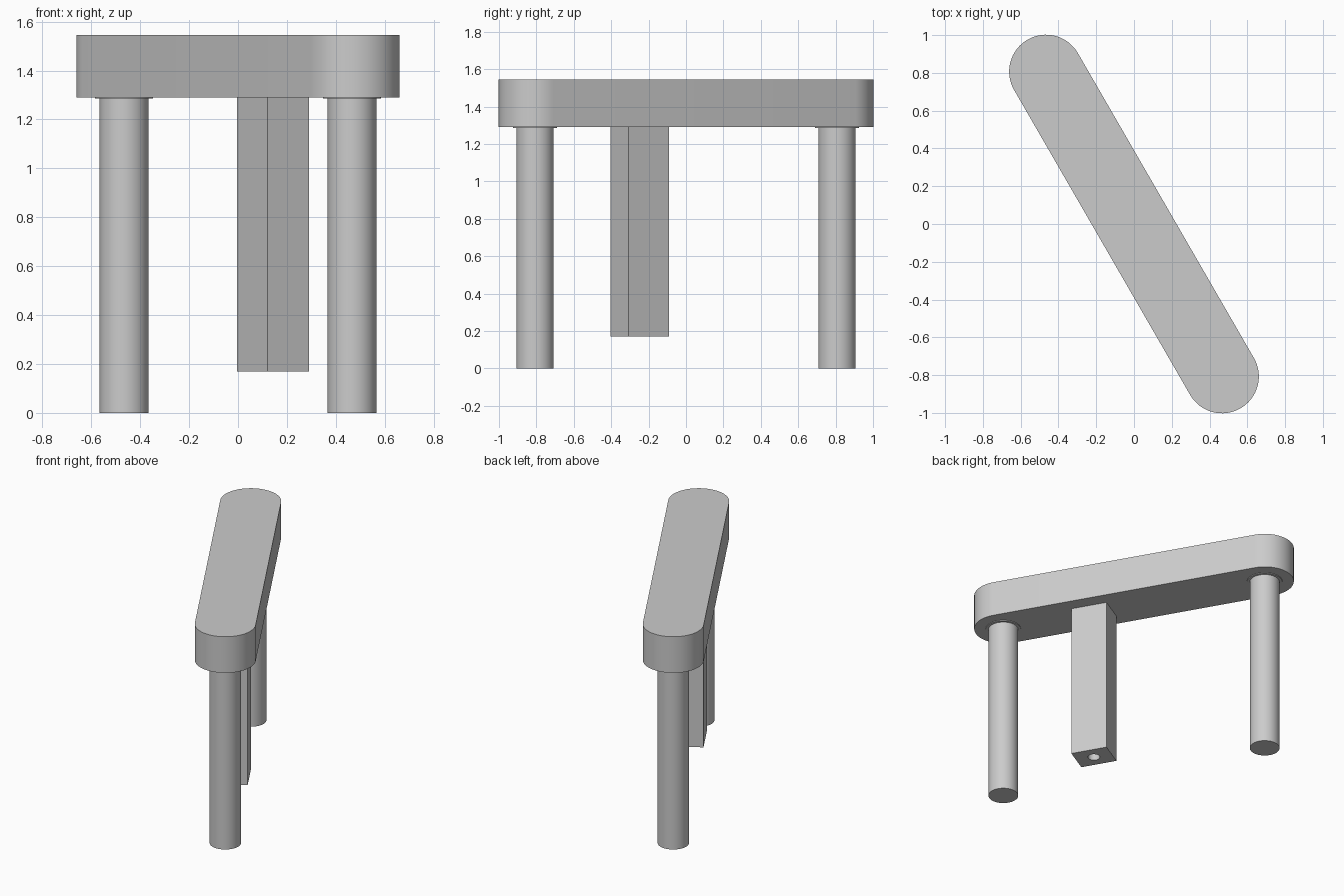
import bpy
import bmesh
from math import radians, cos, sin, pi
from mathutils import Matrix

cube = bpy.data.objects.get("Cube")
if cube:
    bpy.data.objects.remove(cube, do_unlink=True)

TURN = Matrix.Rotation(radians(-60), 4, "Z")  # long axis of the slab
HALF, RADIUS = 0.932, 0.195                   # end centre distance, end radius
BOTTOM, TOP = 1.29, 1.545

grey = bpy.data.materials.new("light grey")
grey.use_nodes = True
colour = (0.6, 0.6, 0.6, 1)
grey.diffuse_color = colour
grey.node_tree.nodes["Principled BSDF"].inputs["Base Color"].default_value = colour


def arc(cx, radius, start, end, steps):
    angles = [start + (end - start) * i / steps for i in range(steps + 1)]
    return [(cx + radius * cos(a), radius * sin(a)) for a in angles]


def circle(cx, radius):
    return arc(cx, radius, 0, 2 * pi, 64)[:-1]


def prism(name, outline, z0, z1):
    """Extrude an outline, given along the long axis, from z0 to z1."""
    bm = bmesh.new()
    face = bm.faces.new([bm.verts.new((x, y, z0)) for x, y in outline])
    top = bmesh.ops.extrude_face_region(bm, geom=[face])["geom"]
    verts = [v for v in top if isinstance(v, bmesh.types.BMVert)]
    bmesh.ops.translate(bm, verts=verts, vec=(0, 0, z1 - z0))
    bmesh.ops.recalc_face_normals(bm, faces=bm.faces)
    bm.transform(TURN)
    mesh = bpy.data.meshes.new(name)
    bm.to_mesh(mesh)
    bm.free()
    mesh.materials.append(grey)
    obj = bpy.data.objects.new(name, mesh)
    bpy.context.collection.objects.link(obj)
    return obj


def smooth(obj):
    bpy.ops.object.select_all(action="DESELECT")
    obj.select_set(True)
    bpy.context.view_layer.objects.active = obj
    bpy.ops.object.shade_smooth_by_angle(angle=radians(30))


# Slab with rounded ends
outline = (arc(HALF, RADIUS, -pi / 2, pi / 2, 32)
           + arc(-HALF, RADIUS, pi / 2, 3 * pi / 2, 32))
smooth(prism("slab", outline, BOTTOM, TOP))

# Round legs with thin collars under the slab
for side, x in (("front", HALF), ("back", -HALF)):
    smooth(prism(side + "_leg", circle(x, 0.1), 0, BOTTOM + 0.01))
    smooth(prism(side + "_collar", circle(x, 0.118), BOTTOM - 0.005, BOTTOM + 0.01))

# Square post hanging from the slab, with a hole bored from below
cx, hx, hy = 0.286, 0.125, 0.098
corners = [(cx - hx, -hy), (cx + hx, -hy), (cx + hx, hy), (cx - hx, hy)]
post = prism("post", corners, 0.17, BOTTOM + 0.01)
cutter = prism("hole_cutter", circle(cx, 0.04), 0.1, 1.1)
cutter.hide_render = True
bore = post.modifiers.new("hole", "BOOLEAN")
bore.operation = "DIFFERENCE"
bore.object = cutter
bpy.context.view_layer.objects.active = post
bpy.ops.object.modifier_apply(modifier=bore.name)
bpy.data.objects.remove(cutter, do_unlink=True)
smooth(post)
